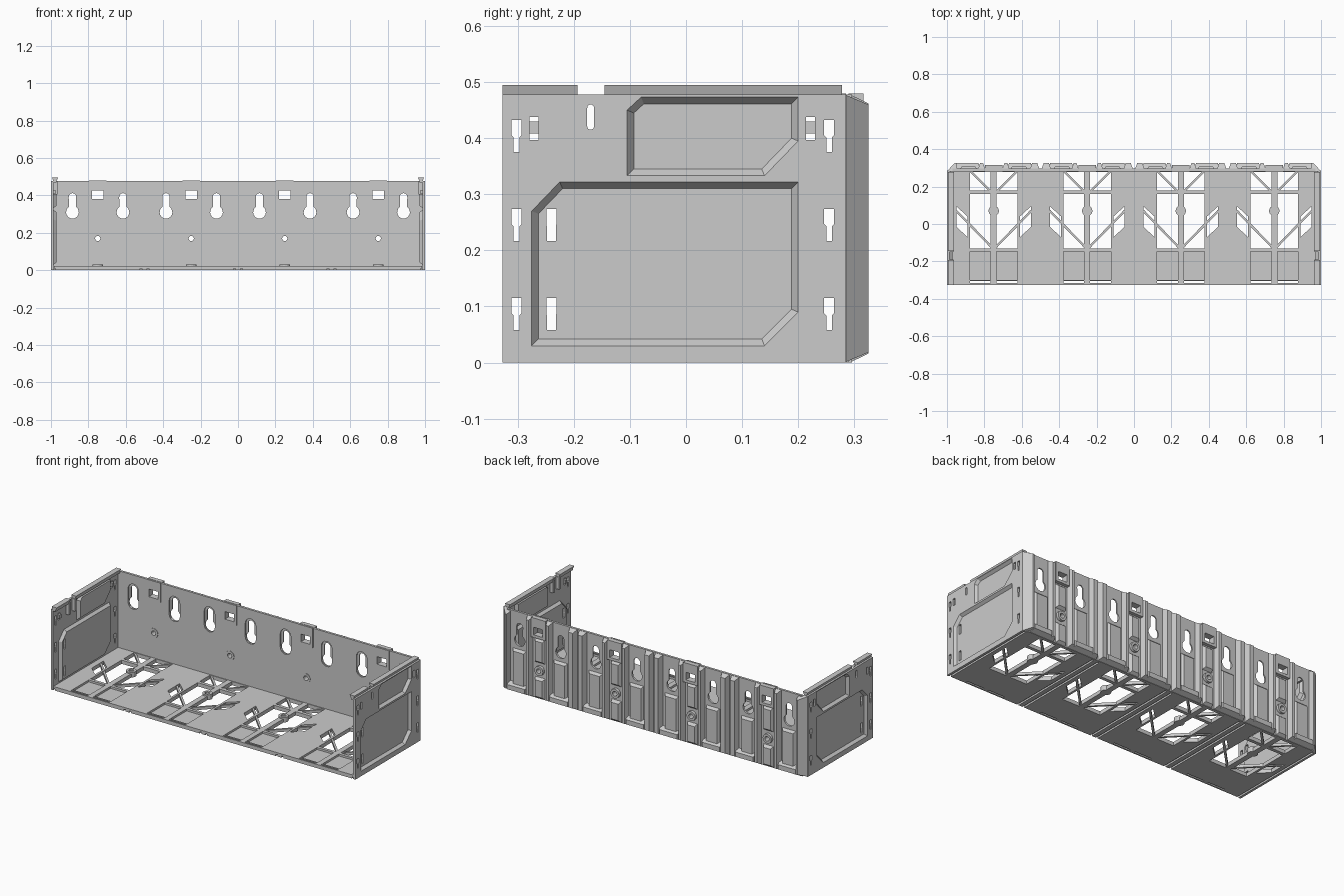
import bpy, bmesh, math
from mathutils import Vector

if "Cube" in bpy.data.objects:
    bpy.data.objects.remove(bpy.data.objects["Cube"])

CELLS = (-0.75, -0.25, 0.25, 0.75)
SWAP = {'x': lambda u, v, w: Vector((w, u, v)),
        'y': lambda u, v, w: Vector((u, w, v)),
        'z': lambda u, v, w: Vector((u, v, w))}


def rect(u0, u1, v0, v1):
    return [(u0, v0), (u1, v0), (u1, v1), (u0, v1)]


def arc(u, v, r, a0, a1, n):
    return [(u + r * math.cos(math.radians(a0 + (a1 - a0) * i / n)),
             v + r * math.sin(math.radians(a0 + (a1 - a0) * i / n))) for i in range(n + 1)]


def circle(u, v, r, n=16):
    return arc(u, v, r, 0, 360, n)[:-1]


def stadium(u, v0, v1, r):
    return arc(u, v1 - r, r, 0, 180, 8) + arc(u, v0 + r, r, 180, 360, 8)


def keyhole(u):
    return arc(u, 0.31, 0.034, 125, 415, 14) + arc(u, 0.392, 0.02, 0, 180, 8)


def inset(poly, d):
    out = []
    for i, p in enumerate(poly):
        p, a, b = Vector(p), Vector(poly[i - 1]), Vector(poly[(i + 1) % len(poly)])
        e, f = (p - a).normalized(), (b - p).normalized()
        n, m = Vector((-e.y, e.x)), Vector((-f.y, f.x))
        out.append(tuple(p + d * (n + m) / (1 + n.dot(m))))
    return out


def loft(bm, axis, loops, cyclic=False):
    """Skin a list of (polygon, depth) loops; capped unless cyclic."""
    rings = [[bm.verts.new(SWAP[axis](u, v, w)) for u, v in poly] for poly, w in loops]
    pairs = list(zip(rings, rings[1:])) + ([(rings[-1], rings[0])] if cyclic else [])
    for a, b in pairs:
        for i in range(len(a)):
            bm.faces.new((a[i - 1], a[i], b[i], b[i - 1]))
    if not cyclic:
        bm.faces.new(rings[0])
        bm.faces.new(rings[-1])


def box(bm, x0, x1, y0, y1, z0, z1):
    loft(bm, 'z', [(rect(x0, x1, y0, y1), z0), (rect(x0, x1, y0, y1), z1)])


def plate(bm, axis, outline, holes, w0, w1):
    """Flat sheet with cut-outs, made from a filled 2D curve."""
    cu = bpy.data.curves.new('plate', 'CURVE')
    cu.dimensions, cu.fill_mode, cu.extrude = '2D', 'BOTH', (w1 - w0) / 2
    for poly in [outline] + holes:
        sp = cu.splines.new('POLY')
        sp.points.add(len(poly) - 1)
        for pt, (u, v) in zip(sp.points, poly):
            pt.co = (u, v, 0, 1)
        sp.use_cyclic_u = True
    ob = bpy.data.objects.new('plate', cu)
    bpy.context.collection.objects.link(ob)
    bpy.context.view_layer.update()
    me = bpy.data.meshes.new_from_object(ob.evaluated_get(bpy.context.evaluated_depsgraph_get()))
    for v in me.vertices:
        v.co = SWAP[axis](v.co.x, v.co.y, v.co.z + (w0 + w1) / 2)
    bm.from_mesh(me)
    bpy.data.objects.remove(ob)
    bpy.data.curves.remove(cu)
    bpy.data.meshes.remove(me)


def finish(bm, name, mirror=False):
    bmesh.ops.remove_doubles(bm, verts=bm.verts, dist=1e-5)
    bmesh.ops.recalc_face_normals(bm, faces=bm.faces)
    for f in bm.faces:
        f.smooth = False
    me = bpy.data.meshes.new(name)
    bm.to_mesh(me)
    bm.free()
    ob = bpy.data.objects.new(name, me)
    bpy.context.collection.objects.link(ob)
    if mirror:
        ob.modifiers.new('Mirror', 'MIRROR').use_mirror_merge = False


# Floor: upper sheet with windows and shallow front pockets, lower sheet split into cells
bm = bmesh.new()
upper = []
for c in CELLS:
    through = []
    for s in (-1, 1):
        for y0, y1 in ((-0.13, 0.16), (0.18, 0.278), (-0.316, -0.306)):
            a, b = sorted((c + s * 0.016, c + s * 0.127))
            through.append(rect(a, b, y0, y1))
        through.append([(c + s * 0.2, 0.095), (c + s * 0.14, 0.04),
                        (c + s * 0.14, -0.07), (c + s * 0.2, -0.015)])
        a, b = sorted((c + s * 0.016, c + s * 0.127))
        upper.append(rect(a, b, -0.3, -0.148))
    upper += through
    plate(bm, 'z', rect(c - 0.225, c + 0.225, -0.325, 0.29), through, 0, 0.01)
plate(bm, 'z', rect(-0.985, 0.985, -0.325, 0.29), upper, 0.01, 0.022)
for x in (-0.5, 0, 0.5):
    box(bm, x - 0.013, x + 0.013, -0.325, 0.29, 0, 0.011)
finish(bm, 'floor')

# Diagonal braces and screw bosses in the floor windows
bm = bmesh.new()
for c in CELLS:
    for s in (-1, 1):
        for p, q in (((0.127, 0.285), (0.01, 0.168)), ((0.2, 0.07), (0.005, -0.13))):
            a, b = Vector((c + s * p[0], p[1])), Vector((c + s * q[0], q[1]))
            d = (b - a).normalized() * 0.006
            n = Vector((-d.y, d.x))
            poly = [tuple(k) for k in (a + n, b + n, b - n, a - n)]
            loft(bm, 'z', [(poly, 0.003), (poly, 0.019)])
    plate(bm, 'z', circle(c, 0.07, 0.028), [circle(c, 0.07, 0.014)], 0.0, 0.03)
finish(bm, 'floor_braces')

# Back wall: inner sheet with slots, backing sheet with keyholes
bm = bmesh.new()
KEYS = [c + d for c in CELLS for d in (-0.135, 0.135)]
shared = [rect(c - 0.03, c + 0.03, 0.38, 0.425) for c in CELLS]
shared += [circle(c, 0.17, 0.014) for c in CELLS]
outline = rect(-0.97, 0.97, 0, 0.478)
plate(bm, 'y', outline, shared + [stadium(k, 0.274, 0.424, 0.035) for k in KEYS], 0.282, 0.289)
plate(bm, 'y', outline, shared + [keyhole(k) for k in KEYS], 0.289, 0.296)
finish(bm, 'back_wall')

# Raised ribs, feet and panels on the rear of the back wall
bm = bmesh.new()


def pad(x0, x1, z0, z1, tip=0.325, sx=0.012, sz=0.016):
    loft(bm, 'y', [(rect(x0, x1, z0, z1), 0.292),
                   (rect(x0 + sx, x1 - sx, z0 + sz, z1 - sz), tip)])


for c in CELLS:
    for s in (-1, 1):
        span = lambda a, b: sorted((c + s * a, c + s * b))
        pad(*span(0.045, 0.085), 0, 0.478)
        pad(*span(0.07, 0.21), 0, 0.06)
        pad(*span(0.088, 0.182), 0.03, 0.26, 0.31)
        if abs(c + s * 0.25) < 0.99:
            pad(*span(0.193, 0.245), 0, 0.478)
        else:
            # chamfered end corner
            e = s
            big = [(e, 0), (e * 0.943, 0), (e * 0.943, 0.478), (e, 0.478)]
            tip = [(e * 0.96, 0.018), (e * 0.95, 0.018), (e * 0.95, 0.46), (e * 0.96, 0.46)]
            loft(bm, 'y', [(big, 0.282), (tip, 0.325)])
    pad(c - 0.035, c + 0.035, 0, 0.13, 0.312)
    pad(c - 0.035, c + 0.035, 0.21, 0.36, 0.312)
finish(bm, 'back_ribs')

# Clip frames and screw rings on the back wall
bm = bmesh.new()
for c in CELLS:
    hole = rect(c - 0.03, c + 0.03, 0.38, 0.425)
    plate(bm, 'y', rect(c - 0.047, c + 0.047, 0.364, 0.48), [hole], 0.277, 0.285)
    plate(bm, 'y', rect(c - 0.047, c + 0.047, 0.364, 0.48), [hole], 0.29, 0.316)
    plate(bm, 'y', circle(c, 0.17, 0.028), [circle(c, 0.17, 0.014)], 0.279, 0.312)
finish(bm, 'back_clips')

# Side walls: sheet, pressed-in panels with sloped rims, stepped slots
LARGE = [(-0.275, 0.03), (0.14, 0.03), (0.2, 0.09), (0.2, 0.322), (-0.225, 0.322), (-0.275, 0.27)]
SMALL = [(-0.105, 0.333), (0.14, 0.333), (0.2, 0.395), (0.2, 0.473), (-0.08, 0.473), (-0.105, 0.45)]


def slot(y, z, w=0.009, n=0.005):
    return [(y - n, z), (y + n, z), (y + n, z + 0.026), (y + w, z + 0.03),
            (y + w, z + 0.057), (y - w, z + 0.057), (y - w, z + 0.03), (y - n, z + 0.026)]


bm = bmesh.new()
slots = [slot(y, z) for y in (-0.302, 0.255) for z in (0.058, 0.217, 0.375)]
slots += [stadium(-0.17, 0.415, 0.46, 0.006)]
catches = [rect(y - 0.008, y + 0.008, 0.397, 0.438) for y in (-0.271, 0.222)]
plate(bm, 'x', rect(-0.327, 0.285, 0, 0.478), slots + catches + [LARGE, SMALL], 0.986, 1.0)
for poly, holes in ((LARGE, [slot(-0.24, z, 0.009, 0.008) for z in (0.058, 0.217)]), (SMALL, [])):
    inner = inset(poly, 0.012)
    loft(bm, 'x', [(poly, 1.0), (inner, 0.984), (inner, 0.970), (poly, 0.986)], cyclic=True)
    plate(bm, 'x', inner, holes, 0.970, 0.984)
for y in (-0.271, 0.222):
    box(bm, 0.976, 0.99, y - 0.008, y + 0.008, 0.408, 0.43)
finish(bm, 'side_walls', True)

# Flared rails along the top of the side walls, with a small latch at the gap
bm = bmesh.new()
rail = [(0.970, 0.470), (0.988, 0.470), (0.988, 0.478), (0.994, 0.495), (0.962, 0.495), (0.970, 0.478)]
for y0, y1 in ((-0.327, -0.193), (-0.145, 0.278)):
    loft(bm, 'y', [(rail, y0), (rail, y1)])
for y in (-0.198, -0.142):
    box(bm, 0.966, 0.988, y - 0.008, y + 0.008, 0.405, 0.478)
finish(bm, 'side_rails', True)
